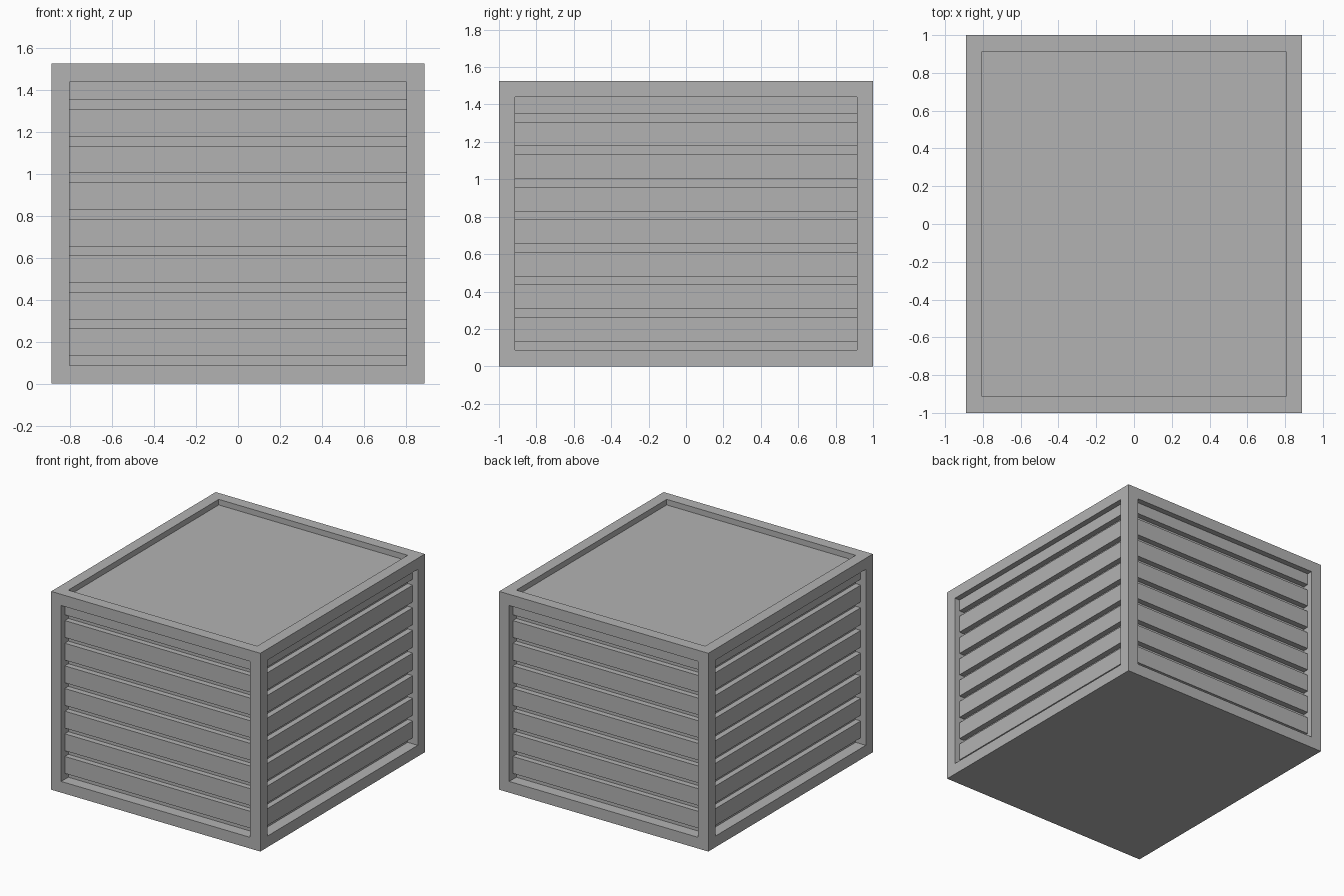
import bpy
import bmesh
from mathutils import Matrix, Vector

cube = bpy.data.objects.get("Cube")
if cube:
    bpy.data.objects.remove(cube, do_unlink=True)

# Overall half sizes, height, frame thickness and slat thickness
HX, HY, H = 0.89, 1.0, 1.525
T = 0.086
S = T / 2
SLATS = 8
PITCH = 0.1742
SLAT_H = 0.13
FIRST = 0.132

grey = bpy.data.materials.new("plain grey")
grey.use_nodes = True
colour = (0.45, 0.45, 0.45, 1)
grey.diffuse_color = colour
grey.node_tree.nodes["Principled BSDF"].inputs["Base Color"].default_value = colour


def finish(name, bm):
    bmesh.ops.recalc_face_normals(bm, faces=bm.faces)
    mesh = bpy.data.meshes.new(name)
    bm.to_mesh(mesh)
    bm.free()
    mesh.materials.append(grey)
    obj = bpy.data.objects.new(name, mesh)
    bpy.context.collection.objects.link(obj)
    return obj


def box(name, low, high):
    low, high = Vector(low), Vector(high)
    bm = bmesh.new()
    place = Matrix.Translation((low + high) / 2) @ Matrix.Diagonal((*(high - low), 1))
    bmesh.ops.create_cube(bm, size=1, matrix=place)
    return finish(name, bm)


# Frame and core: one block whose sides are inset and sunk by the frame
# thickness, and whose top is sunk by half of it
bm = bmesh.new()
bmesh.ops.create_cube(bm, size=1, matrix=Matrix.Translation((0, 0, H / 2))
                      @ Matrix.Diagonal((2 * HX, 2 * HY, H, 1)))
bm.normal_update()
for face in [f for f in bm.faces if f.normal.z > -0.5]:
    normal = face.normal.copy()
    depth = S if normal.z > 0.5 else T
    bmesh.ops.inset_individual(bm, faces=[face], thickness=T, use_even_offset=True)
    # Straight walls around the sunken panel
    sunk = bmesh.ops.extrude_discrete_faces(bm, faces=[face])["faces"][0]
    rim = [e for e in bm.edges if e.is_boundary]
    bmesh.ops.translate(bm, verts=sunk.verts, vec=-normal * depth)
    bmesh.ops.bridge_loops(bm, edges=rim)
finish("crate_frame", bm)

# Horizontal slats, half sunk in each side opening
for i in range(SLATS):
    z0 = FIRST + i * PITCH
    z1 = min(z0 + SLAT_H, H - T)
    for side, label in ((-1, "front"), (1, "back")):
        y = sorted((side * (HY - T), side * (HY - S)))
        box(f"{label}_slat_{i + 1}", (T - HX, y[0], z0), (HX - T, y[1], z1))
    for side, label in ((1, "left"), (-1, "right")):
        x = sorted((side * (HX - T), side * (HX - S)))
        box(f"{label}_slat_{i + 1}", (x[0], T - HY, z0), (x[1], HY - T, z1))
